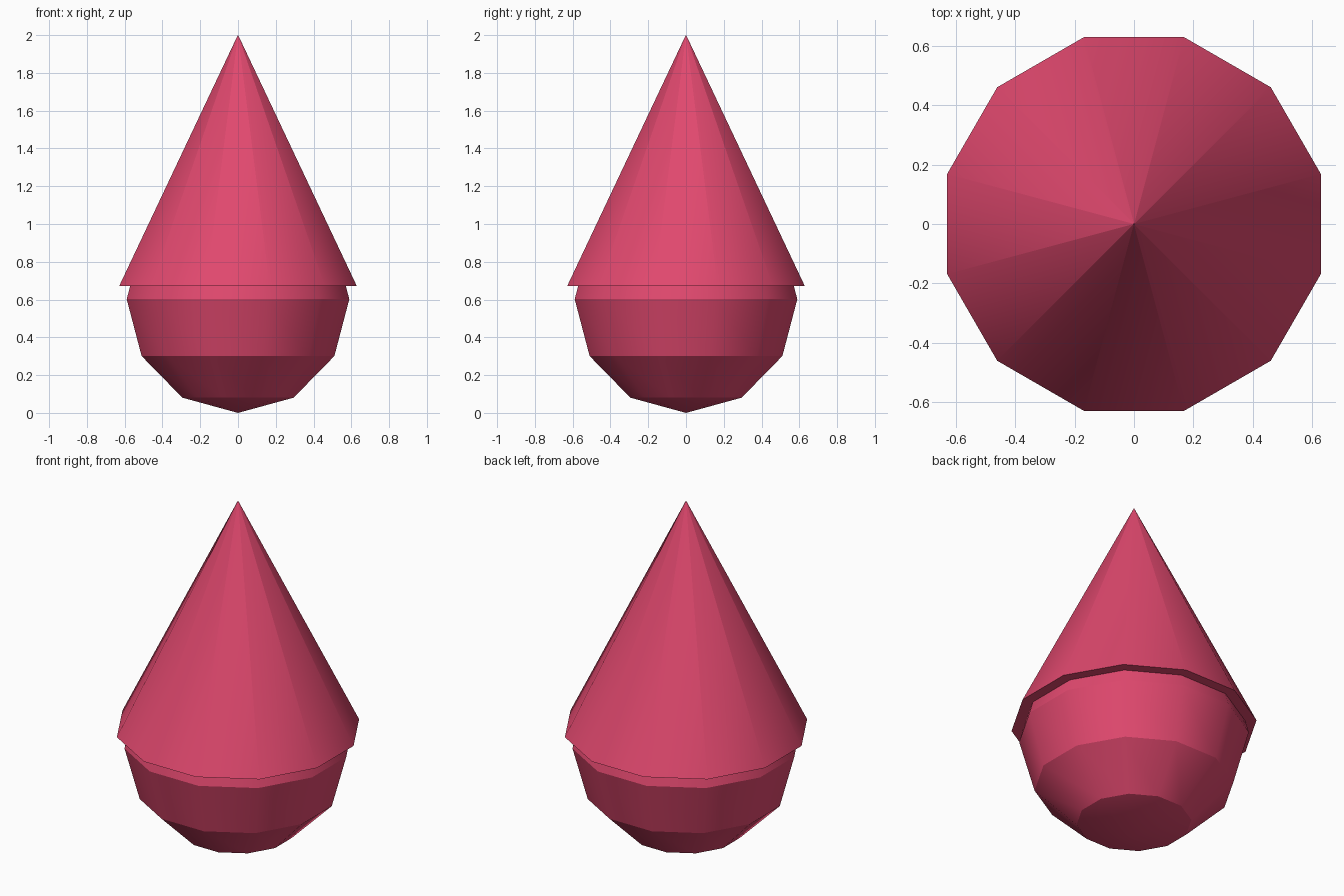
import bpy
import math

default = bpy.data.objects.get("Cube")
if default:
    bpy.data.objects.remove(default, do_unlink=True)

SIDES = 12
HALF_STEP = math.pi / SIDES  # flat sides face the main axes

# Single pinkish red colour
red = bpy.data.materials.new("raspberry_red")
red.use_nodes = True
colour = (0.745, 0.065, 0.156, 1.0)
red.diffuse_color = colour
red.node_tree.nodes["Principled BSDF"].inputs["Base Color"].default_value = colour


def finish(name, smooth_angle):
    """Name, colour and shade the part that was just added."""
    obj = bpy.context.object
    obj.name = name
    obj.data.materials.append(red)
    bpy.ops.object.transform_apply(location=False, rotation=True, scale=True)
    bpy.ops.object.shade_smooth_by_angle(angle=math.radians(smooth_angle))
    return obj


# Faceted round bulb standing on its lowest point
bpy.ops.mesh.primitive_uv_sphere_add(
    segments=SIDES, ring_count=6, radius=0.61,
    location=(0, 0, 0.602), rotation=(0, 0, HALF_STEP))
bpy.context.object.scale.z = 0.602 / 0.61
finish("bulb", 29.2)

# Tall cone overhanging the bulb, with a tiny flat tip for even side shading
BASE_Z, TOP_Z = 0.672, 2.0
bpy.ops.mesh.primitive_cone_add(
    vertices=SIDES, radius1=0.651, radius2=0.001, depth=TOP_Z - BASE_Z,
    location=(0, 0, (BASE_Z + TOP_Z) / 2), rotation=(0, 0, HALF_STEP))
finish("cone_top", 30)
